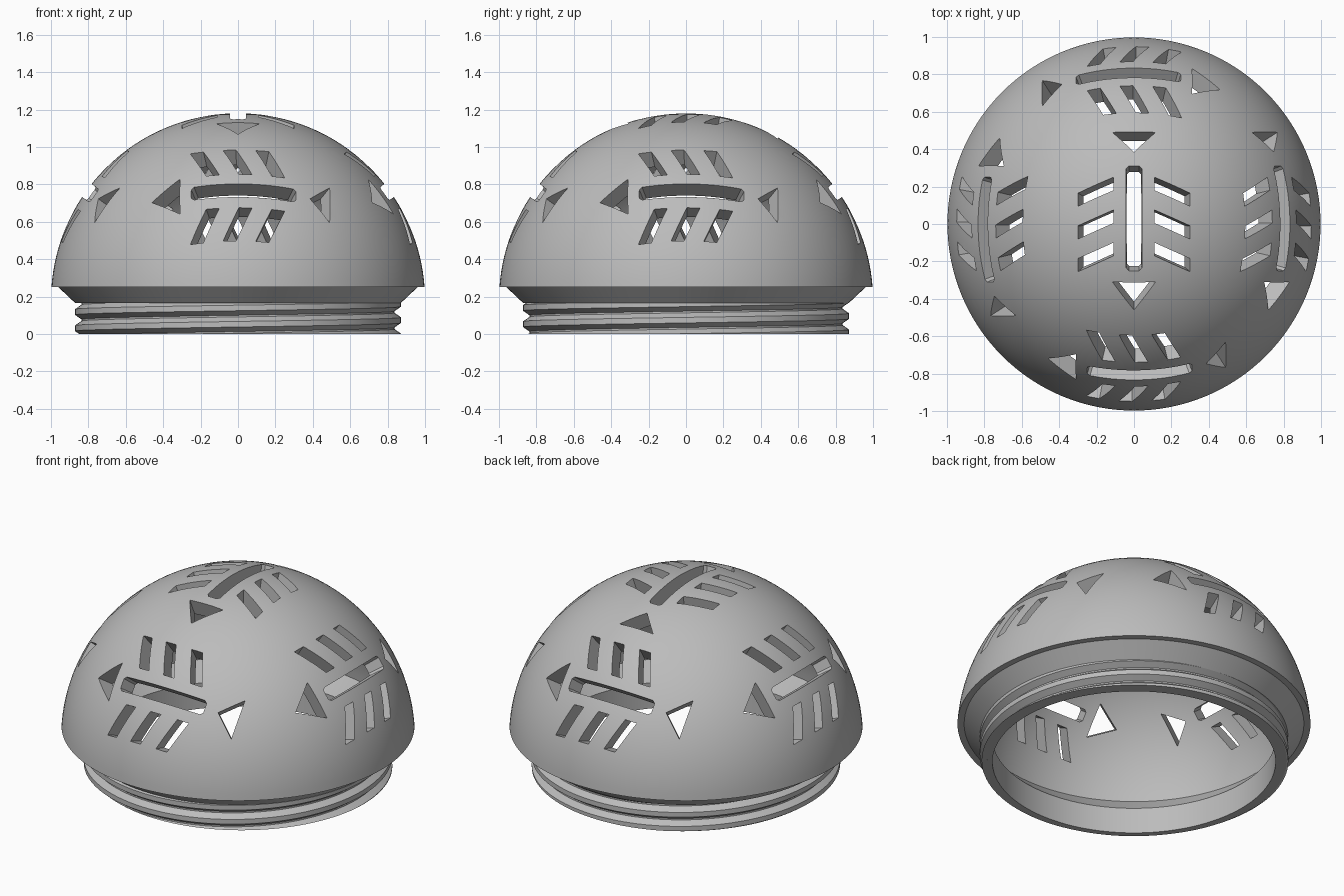
import bpy, bmesh, math
from mathutils import Matrix, Vector

cube = bpy.data.objects.get("Cube")
if cube:
    bpy.data.objects.remove(cube, do_unlink=True)

SEGMENTS = 128
CENTRE = Vector((0, 0, 0.18))
SHELL = 0.9           # inner radius of the dome
NECK_TOP = 0.165

grey = bpy.data.materials.new("mid grey")
grey.use_nodes = True
grey.diffuse_color = (0.5, 0.5, 0.5, 1)
grey.node_tree.nodes["Principled BSDF"].inputs["Base Color"].default_value = grey.diffuse_color


def make_object(name, bm):
    bmesh.ops.recalc_face_normals(bm, faces=bm.faces)
    mesh = bpy.data.meshes.new(name)
    bm.to_mesh(mesh)
    bm.free()
    mesh.materials.append(grey)
    obj = bpy.data.objects.new(name, mesh)
    bpy.context.collection.objects.link(obj)
    return obj


def activate(obj):
    bpy.ops.object.select_all(action='DESELECT')
    obj.select_set(True)
    bpy.context.view_layer.objects.active = obj


def sphere_arc(radius, z, steps):
    """Half profile of a sphere from height z up to the pole."""
    start = math.asin((z - CENTRE.z) / radius)
    angles = [start + (math.pi / 2 - start) * i / steps for i in range(steps + 1)]
    return [(radius * math.cos(a), CENTRE.z + radius * math.sin(a)) for a in angles]


# Dome shell with its shoulder and the plain core of the neck
profile = sphere_arc(SHELL, 0.26, 32)[::-1]
profile += [(0.8, 0.16), (0.8, 0), (0.83, 0), (0.83, NECK_TOP), (0.87, NECK_TOP), (0.96, 0.25)]
profile += sphere_arc(1.0, 0.25, 36)
bm = bmesh.new()
verts = [bm.verts.new((r, 0, z)) for r, z in profile]
edges = [bm.edges.new(pair) for pair in zip(verts, verts[1:])]
bmesh.ops.spin(bm, geom=verts + edges, cent=(0, 0, 0), axis=(0, 0, 1),
               angle=math.tau, steps=SEGMENTS, use_merge=True)
bmesh.ops.remove_doubles(bm, verts=bm.verts, dist=1e-5)
dome = make_object("dome_shell", bm)

# Arrow pattern: long slot, two arrowheads and six slanted fins
c, h, tip, tail = 0.028, 0.042, -0.25, 0.31
pattern = [[(tip, -c), (tip, c), (tip + 0.015, h), (tail - 0.015, h),
            (tail, c), (tail, -c), (tail - 0.015, -h), (tip + 0.015, -h)]]
for point, base in ((-0.46, -0.31), (0.385, 0.49)):
    pattern.append([(point, 0), (base, 0.115), (base, -0.115)])
for u in (0.25, 0.075, -0.10):
    for side in (1, -1):
        pattern.append([(u, side * 0.11), (u - 0.07, side * 0.11),
                        (u - 0.155, side * 0.30), (u - 0.085, side * 0.30)])

# The pattern is cut radially on top and once on each of four sides
frames = [Matrix.Rotation(math.pi / 2, 3, 'Z')]
frames += [Matrix.Rotation(k * math.pi / 2, 3, 'Z') @ Matrix.Rotation(math.radians(54), 3, 'X')
           for k in range(4)]
bm = bmesh.new()
for frame in frames:
    for outline in pattern:
        rays = [frame @ Vector((u, v, math.sqrt(1 - u * u - v * v))) for u, v in outline]
        inner = [bm.verts.new(CENTRE + ray * 0.8) for ray in rays]
        outer = [bm.verts.new(CENTRE + ray * 1.1) for ray in rays]
        bm.faces.new(inner)
        bm.faces.new(outer)
        for i in range(len(rays)):
            bm.faces.new((inner[i - 1], inner[i], outer[i], outer[i - 1]))
cutter = make_object("slot_cutter", bm)
cutter.hide_render = True

activate(dome)
cut = dome.modifiers.new("slots", 'BOOLEAN')
cut.operation = 'DIFFERENCE'
cut.solver = 'EXACT'
cut.object = cutter
bpy.ops.object.modifier_apply(modifier=cut.name)
bpy.data.objects.remove(cutter, do_unlink=True)
bpy.ops.object.shade_smooth_by_angle(angle=math.radians(30))

# Screw thread: rows follow a helix and are clipped to the neck height
PITCH, ROOT, CREST = 0.087, 0.837, 0.872
corners = [0.1, 0.38, 0.72, 1.0]


def thread_radius(t):
    """Trapezoid tooth: short root, flank, crest, flank."""
    t %= 1
    rise = (t - 0.1) / 0.28
    fall = (1 - t) / 0.28
    return ROOT + (CREST - ROOT) * max(0, min(1, rise, fall))


bm = bmesh.new()
columns = []
for i in range(SEGMENTS + 1):
    angle = math.tau * i / SEGMENTS
    turn = i / SEGMENTS + 0.30
    column = []
    heights = [(k + t + turn) * PITCH for k in range(-3, 4) for t in corners]
    heights = [min(max(z, 0), NECK_TOP) for z in heights]
    rings = [(thread_radius(z / PITCH - turn), z) for z in heights]
    for r, z in [(0.83, 0)] + rings + [(0.83, NECK_TOP)]:
        column.append(bm.verts.new((r * math.cos(angle), r * math.sin(angle), z)))
    columns.append(column)
for a, b in zip(columns, columns[1:]):
    for j in range(len(a) - 1):
        bm.faces.new((a[j], b[j], b[j + 1], a[j + 1]))
bmesh.ops.remove_doubles(bm, verts=bm.verts, dist=1e-5)
bmesh.ops.dissolve_degenerate(bm, edges=bm.edges, dist=1e-5)
thread = make_object("neck_thread", bm)
activate(thread)
bpy.ops.object.shade_smooth_by_angle(angle=math.radians(30))
